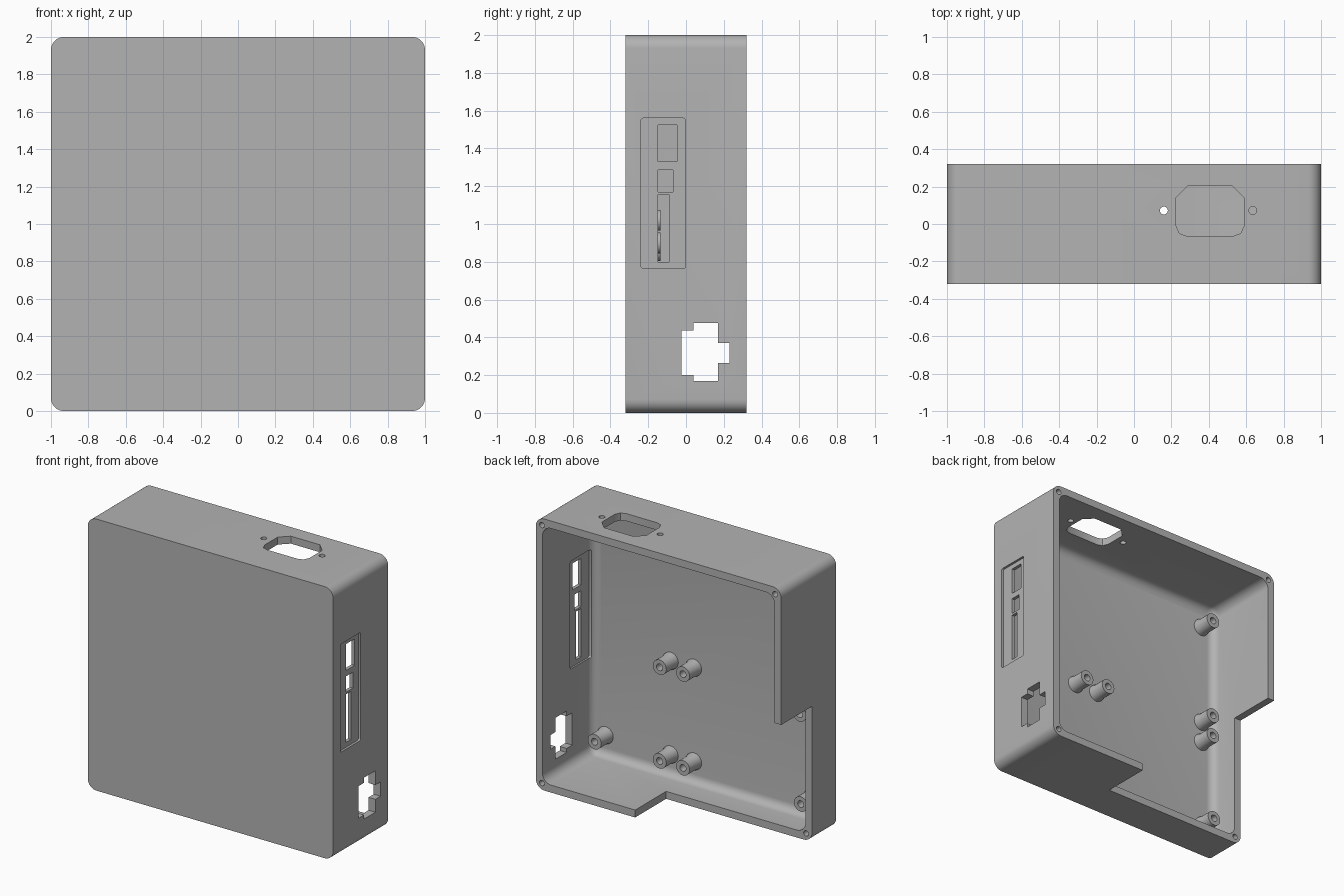
import bpy, bmesh, math
from mathutils import Vector

if "Cube" in bpy.data.objects:
    bpy.data.objects.remove(bpy.data.objects["Cube"])

grey = bpy.data.materials.new("mid grey plastic")
grey.use_nodes = True
colour = (0.45, 0.45, 0.45, 1)
grey.diffuse_color = colour
grey.node_tree.nodes["Principled BSDF"].inputs["Base Color"].default_value = colour

DEPTH, WALL = 0.32, 0.055
INNER = 1 - WALL
FLOOR = -DEPTH + WALL


def finish(bm, name):
    bmesh.ops.recalc_face_normals(bm, faces=bm.faces)
    mesh = bpy.data.meshes.new(name)
    bm.to_mesh(mesh)
    bm.free()
    mesh.materials.append(grey)
    obj = bpy.data.objects.new(name, mesh)
    bpy.context.collection.objects.link(obj)
    return obj


def rect(u0, u1, v0, v1, r=0, steps=8):
    """Rectangle outline, with rounded corners when r is set."""
    if not r:
        return [(u0, v0), (u1, v0), (u1, v1), (u0, v1)]
    pts = []
    corners = [(u1 - r, v1 - r), (u0 + r, v1 - r), (u0 + r, v0 + r), (u1 - r, v0 + r)]
    for i, (cu, cv) in enumerate(corners):
        for k in range(steps + 1):
            a = math.pi / 2 * (i + k / steps)
            pts.append((cu + r * math.cos(a), cv + r * math.sin(a)))
    return pts


def circle(u, v, r, n=20):
    return [(u + r * math.cos(2 * math.pi * k / n), v + r * math.sin(2 * math.pi * k / n))
            for k in range(n)]


def prism(name, outline, axis, start, end, fillet=0):
    """Extrude an outline along an axis; fillet rounds the edges at the start."""
    place = {"x": lambda u, v: (start, u, v),
             "y": lambda u, v: (u, start, v),
             "z": lambda u, v: (u, v, start)}[axis]
    shift = Vector([end - start if axis == a else 0 for a in "xyz"])
    bm = bmesh.new()
    cap = bm.faces.new([bm.verts.new(place(u, v)) for u, v in outline])
    out = bmesh.ops.extrude_face_region(bm, geom=[cap], use_keep_orig=True)
    verts = [g for g in out["geom"] if isinstance(g, bmesh.types.BMVert)]
    bmesh.ops.translate(bm, verts=verts, vec=shift)
    bmesh.ops.recalc_face_normals(bm, faces=bm.faces)
    if fillet:
        bmesh.ops.bevel(bm, geom=list(cap.edges), offset=fillet, segments=5,
                        profile=0.5, affect="EDGES")
    return finish(bm, name)


def cut(body, *args, **kw):
    cutter = prism("cutter", *args, **kw)
    cutter.hide_render = True
    mod = body.modifiers.new("cut", "BOOLEAN")
    mod.operation, mod.solver, mod.object = "DIFFERENCE", "EXACT", cutter
    bpy.context.view_layer.objects.active = body
    bpy.ops.object.modifier_apply(modifier=mod.name)
    bpy.data.objects.remove(cutter)


def smooth(obj):
    bpy.ops.object.select_all(action="DESELECT")
    obj.select_set(True)
    bpy.context.view_layer.objects.active = obj
    bpy.ops.object.shade_smooth_by_angle(angle=math.radians(30))


# Rounded tray, open at the back
case = prism("case_shell", rect(-1, 1, 0, 2, 0.07), "y", -DEPTH, DEPTH)
cut(case, rect(-INNER, INNER, WALL, 2 - WALL, 0.07), "y", FLOOR, 0.5, fillet=0.06)

# Lowered wall around one lower corner
cut(case, rect(-1.2, 0.19, -0.2, 1.0), "y", -0.04, 0.6)

# Cover screw holes in the rim corners
for x in (-0.95, 0.95):
    for z in (0.05, 1.95):
        low = x < 0 and z < 1
        cut(case, circle(x, z, 0.02), "y", -0.2 if low else 0.1, 0.5)

# Power inlet and its two screw holes in the top wall
inlet = [(0.28, -0.064), (0.53, -0.064), (0.57, -0.05), (0.588, -0.01), (0.588, 0.14),
         (0.525, 0.203), (0.288, 0.203), (0.225, 0.14), (0.225, -0.01), (0.243, -0.05)]
cut(case, inlet, "z", 1.85, 2.2)
for x in (0.16, 0.635):
    cut(case, circle(x, 0.072, 0.021), "z", 1.85, 2.2)

# Port panel, thinned from both sides, with three slots
panel = rect(-0.238, -0.002, 0.765, 1.56, 0.012, 3)
cut(case, panel, "x", 0.983, 1.2)
cut(case, panel, "x", 0.85, INNER + 0.013)
for y1, z0, z1 in ((-0.047, 1.33, 1.525), (-0.068, 1.17, 1.287), (-0.09, 0.8, 1.155)):
    cut(case, rect(-0.147, y1, z0, z1), "x", 0.85, 1.2)

# Stepped network socket opening
socket = [(-0.025, 0.2), (0.04, 0.2), (0.04, 0.17), (0.17, 0.17), (0.17, 0.265), (0.23, 0.265),
          (0.23, 0.37), (0.17, 0.37), (0.17, 0.475), (0.04, 0.475), (0.04, 0.437), (-0.025, 0.437)]
cut(case, socket, "x", 0.85, 1.2)
smooth(case)


def standoff(x, z):
    """Hollow post turned around the y axis."""
    top = FLOOR + 0.13
    profile = [(0.062, FLOOR - 0.02), (0.062, FLOOR + 0.01), (0.055, FLOOR + 0.03),
               (0.055, top), (0.025, top), (0.025, FLOOR + 0.02), (0, FLOOR + 0.02)]
    bm = bmesh.new()
    verts = [bm.verts.new((x + r, y, z)) for r, y in profile]
    edges = [bm.edges.new(pair) for pair in zip(verts, verts[1:])]
    bmesh.ops.spin(bm, geom=verts + edges, cent=(x, 0, z), axis=(0, 1, 0),
                   angle=2 * math.pi, steps=24)
    bmesh.ops.remove_doubles(bm, verts=bm.verts, dist=0.0001)
    smooth(finish(bm, "board_standoff"))


# Board standoffs on the floor
for x, z in ((0.31, 0.9), (0.12, 0.9), (0.84, 0.21), (0.31, 0.21), (0.12, 0.21),
             (-0.84, 0.2), (-0.83, 0.86), (-0.83, 1.02), (-0.83, 1.78)):
    standoff(x, z)
